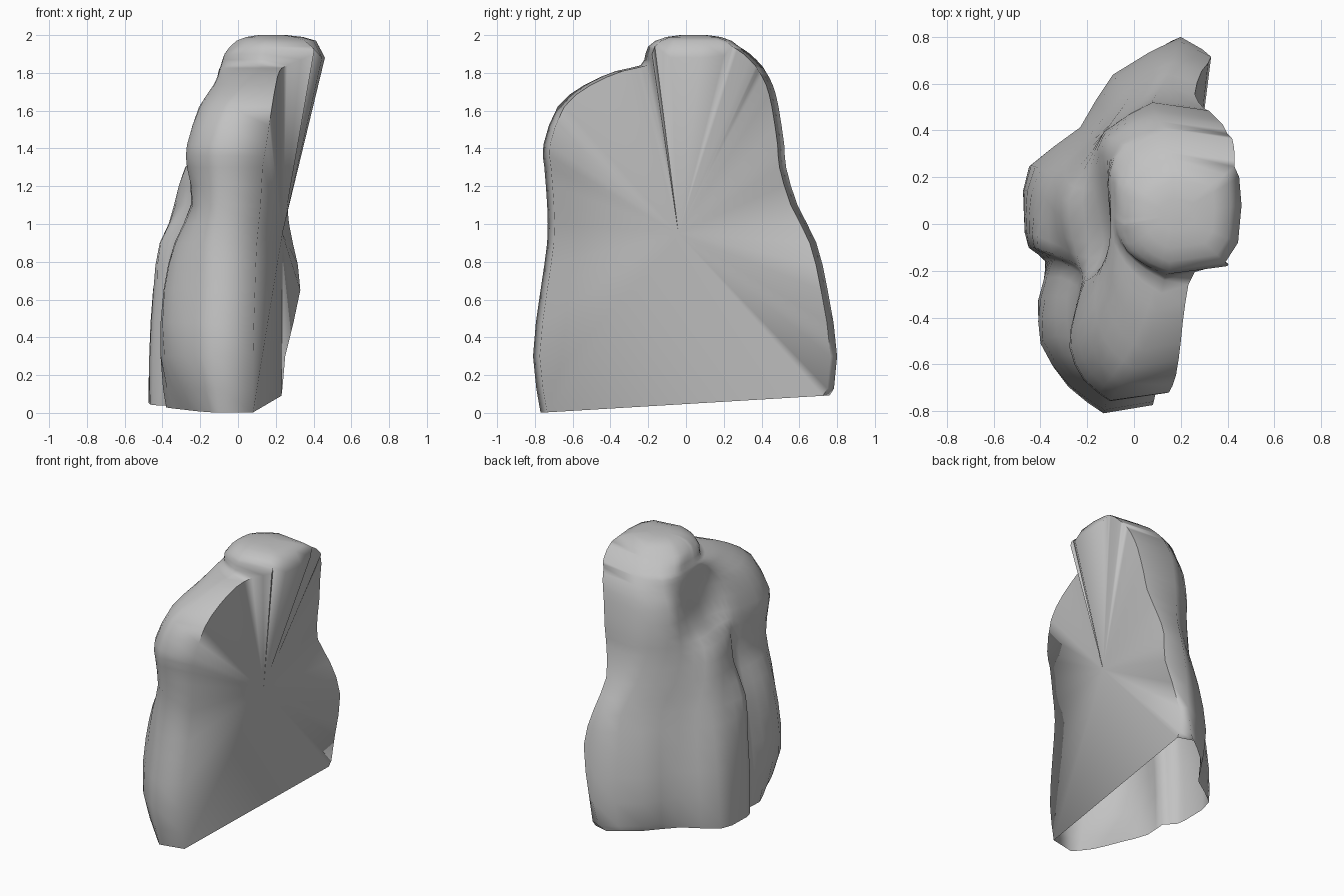
import bpy
import bmesh
from math import radians
from mathutils import Vector

cube = bpy.data.objects.get("Cube")
if cube:
    bpy.data.objects.remove(cube, do_unlink=True)

# Each level: height, front y, front rim x, back y, back rim x
LEVELS = [
    (0.0, -.77, .08, .76, .23), (.3, -.81, .08, .80, .25),
    (.65, -.77, .09, .75, .33), (.9, -.735, .1, .69, .29),
    (1.1, -.735, .12, .59, .26), (1.3, -.75, .13, .53, .3),
    (1.42, -.755, .15, .52, .32), (1.62, -.68, .18, .49, .35),
    (1.735, -.54, .2, .46, .38), (1.81, -.37, .22, .42, .4),
    (1.84, -.24, .26, .40, .42), (1.9, -.215, .4, .34, .43),
    (1.94, -.2, .39, .28, .43),
]

# Where the craggy side is measured, as a fraction from front to back
STATIONS = (0, .07, .18, .3, .4, .44, .53, .66, .76, .9, 1)

# Outer x of the craggy side at every station, one row per level
CRAGS = [
    (-.1, -.2, -.29, -.38, -.38, -.45, -.47, -.45, -.23, -.07, .12),
    (-.13, -.28, -.39, -.41, -.37, -.45, -.47, -.44, -.23, -.09, .2),
    (-.12, -.27, -.39, -.38, -.35, -.43, -.45, -.4, -.2, -.06, .18),
    (-.12, -.25, -.33, -.33, -.31, -.41, -.4, -.35, -.2, -.02, .17),
    (-.1, -.2, -.24, -.25, -.24, -.28, -.33, -.33, -.24, -.08, .12),
    (-.1, -.21, -.27, -.25, -.22, -.23, -.26, -.28, -.22, -.12, .08),
    (-.1, -.21, -.27, -.25, -.21, -.17, -.13, -.16, -.17, -.13, .08),
    (-.05, -.14, -.2, -.2, -.16, -.12, -.09, -.1, -.12, -.12, .08),
    (.04, -.05, -.11, -.13, -.12, -.1, -.1, -.11, -.11, -.07, .1),
    (.1, .02, -.05, -.09, -.1, -.1, -.1, -.1, -.1, -.05, .12),
    (.13, .05, -.03, -.08, -.09, -.09, -.09, -.09, -.08, -.02, .14),
    (.14, .05, -.03, -.06, -.07, -.07, -.07, -.07, -.05, .02, .15),
    (.15, .07, .01, -.02, -.04, -.04, -.04, -.03, -.01, .06, .16),
]
HUB = (.235, -.04, .95)
RIM_INSET = .035


def smooth_path(points, steps=2):
    """Resample a path of equal-length tuples with a Catmull-Rom spline."""
    out = []
    last = len(points) - 1
    for i in range(last):
        a, b, c, d = (points[max(0, i - 1)], points[i],
                      points[i + 1], points[min(last, i + 2)])
        for k in range(steps):
            t = k / steps
            out.append(tuple(
                q + t * ((r - p) + t * ((2 * p - 5 * q + 4 * r - s)
                                        + t * (3 * (q - r) + s - p))) / 2
                for p, q, r, s in zip(a, b, c, d)))
    return out + [points[last]]


def section(level, crag):
    """Open outline from the front rim round the craggy side to the back rim."""
    z, front, front_x, back, back_x = level
    path = [(x, front + (back - front) * s, z) for x, s in zip(crag, STATIONS)]
    return ([(front_x, front + RIM_INSET, z)] + smooth_path(path)
            + [(back_x, back - RIM_INSET, z)])


# Stack the sections, smoothing between levels column by column
rows = [section(lv, cr) for lv, cr in zip(LEVELS, CRAGS)]
columns = [smooth_path(list(col)) for col in zip(*rows)]
rows = list(zip(*columns))

bm = bmesh.new()
grid = []
for i, row in enumerate(rows):
    # The open underside slopes gently up towards the back
    grid.append([bm.verts.new((x, y, max(0, .047 + .06 * y) if i == 0 else z))
                 for x, y, z in row])

# Craggy side
for low, high in zip(grid, grid[1:]):
    for j in range(len(low) - 1):
        bm.faces.new((low[j], high[j], high[j + 1], low[j + 1]))

# Overhanging brow along the top of the split face
brow = [bm.verts.new(co) for co in
        ((.45, .2, 1.89), (.46, .08, 1.88), (.445, -.08, 1.88))]

# Split face fanning out from one hub point
hub = bm.verts.new(HUB)
rim = [r[-1] for r in grid] + brow + [r[0] for r in reversed(grid)]
for a, b in zip(rim, rim[1:] + rim[:1]):
    bm.faces.new((a, b, hub))

# Domed crown: rings shrinking towards the summit
summit = Vector((.17, .04, 2))
outline = grid[-1] + brow
ring = outline
for scale, height in ((.84, 1.97), (.6, 1.99), (.3, 2)):
    inner = []
    for v in outline:
        co = summit.lerp(v.co, scale)
        co.z = height
        inner.append(bm.verts.new(co))
    for j in range(len(ring)):
        bm.faces.new((ring[j - 1], ring[j], inner[j], inner[j - 1]))
    ring = inner
bm.faces.new(ring)

bmesh.ops.recalc_face_normals(bm, faces=bm.faces)
bmesh.ops.triangulate(bm, faces=[f for f in bm.faces if len(f.verts) > 4])

mesh = bpy.data.meshes.new("split_boulder")
bm.to_mesh(mesh)
bm.free()
rock = bpy.data.objects.new("split_boulder", mesh)
bpy.context.collection.objects.link(rock)

# Plain grey stone
stone = bpy.data.materials.new("grey_stone")
stone.use_nodes = True
grey = (.54, .54, .54, 1)
stone.diffuse_color = grey
stone.node_tree.nodes["Principled BSDF"].inputs["Base Color"].default_value = grey
mesh.materials.append(stone)

bpy.ops.object.select_all(action="DESELECT")
rock.select_set(True)
bpy.context.view_layer.objects.active = rock
bpy.ops.object.shade_smooth_by_angle(angle=radians(75))
